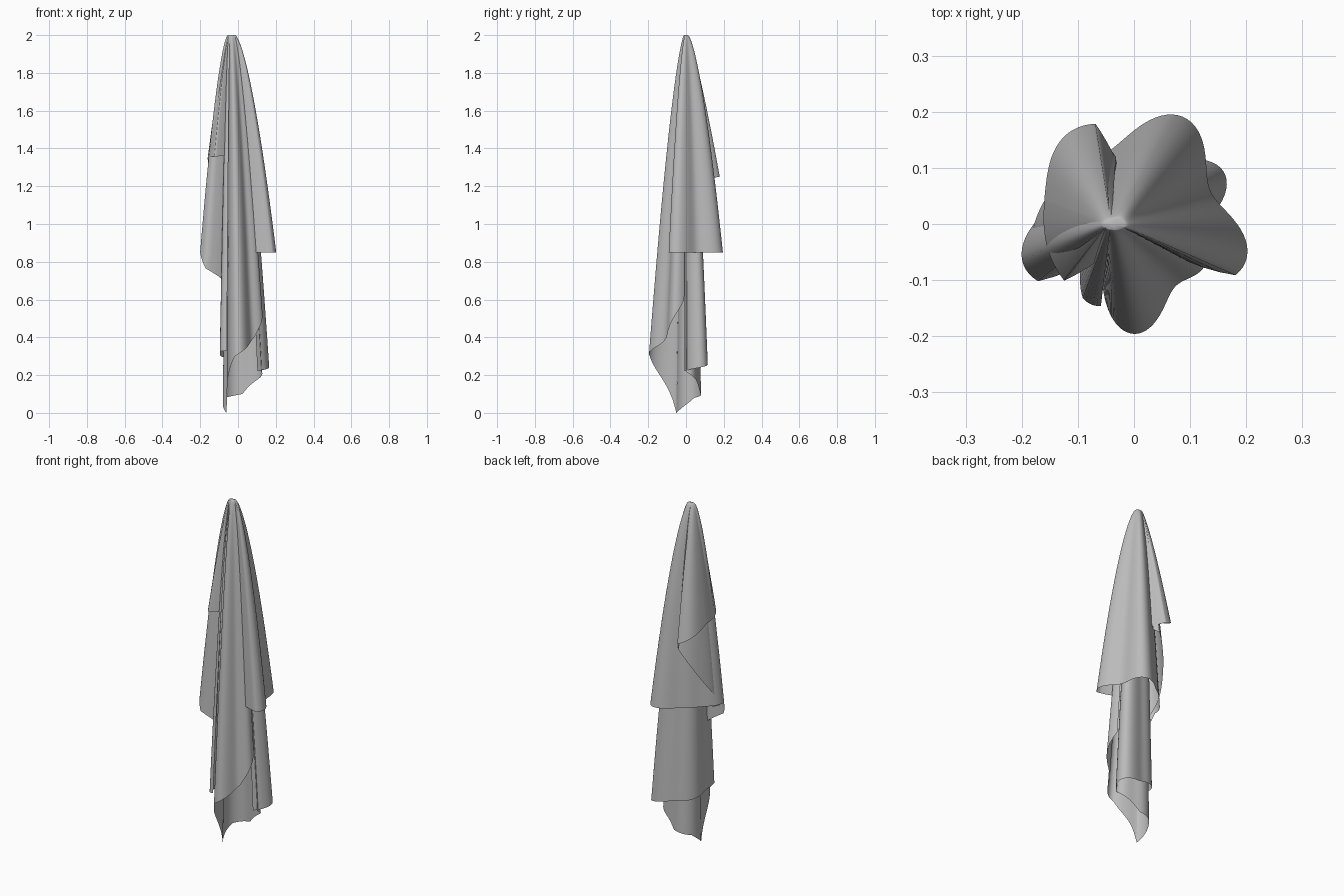
import bpy
from math import sin, cos, radians, exp
from mathutils import Vector

default_cube = bpy.data.objects.get("Cube")
if default_cube:
    bpy.data.objects.remove(default_cube)

GREY = (0.5, 0.5, 0.5, 1)
cloth = bpy.data.materials.new("grey_cloth")
cloth.use_nodes = True
cloth.diffuse_color = GREY
cloth.node_tree.nodes["Principled BSDF"].inputs["Base Color"].default_value = GREY

PEAK = Vector((-0.035, 0, 2))
PEAK_WIDTH = 0.02
PEAK_DEPTH = 0.01
ROWS = 30
COLUMNS = 100
FOLD_WIDTH = 20


def hem_height(heights, along):
    """Height of the hem, blended between evenly spaced stops."""
    position = along * (len(heights) - 1)
    index = min(int(position), len(heights) - 2)
    blend = position - index
    return heights[index] * (1 - blend) + heights[index + 1] * blend


def hem_radius(base, folds, tuck, angle, along):
    """Distance of the hem from the axis: rounded folds, side edges tucked in."""
    radius = base
    for centre, reach in folds.items():
        radius += reach * exp(-((angle - centre) / FOLD_WIDTH) ** 2 / 2)
    edge = max(0, abs(2 * along - 1) - 0.9) / 0.1
    return radius * (1 - tuck * edge)


def drape(name, start, end, base, folds, heights, flare, tuck):
    """Sheet hanging from the peak; angles run from the front through -x."""
    vertices, faces = [], []
    for column in range(COLUMNS + 1):
        along = column / COLUMNS
        angle = start + (end - start) * along
        radius = hem_radius(base, folds, tuck, angle, along)
        outward = Vector((-sin(radians(angle)), -cos(radians(angle)), 0))
        hem = outward * radius
        hem.z = hem_height(heights, along)
        # Blunt rounded top where the cloth is gathered
        top = PEAK + Vector((outward.x * PEAK_WIDTH, outward.y * PEAK_DEPTH, 0))
        vertices.append(PEAK)
        for row in range(ROWS + 1):
            drop = (row / ROWS) ** 2
            point = top.lerp(hem, drop ** flare)
            point.z = PEAK.z + (hem.z - PEAK.z) * drop
            vertices.append(point)

    stride = ROWS + 2
    for column in range(COLUMNS):
        first = column * stride
        faces.append((first, first + 1, first + stride + 1))
        for corner in range(first + 1, first + stride - 1):
            faces.append((corner, corner + 1, corner + stride + 1, corner + stride))

    mesh = bpy.data.meshes.new(name)
    mesh.from_pydata(vertices, [], faces)
    mesh.materials.append(cloth)
    mesh.shade_smooth()
    sheet = bpy.data.objects.new(name, mesh)
    bpy.context.collection.objects.link(sheet)


# Short outer fold over one side and the back
drape("short_fold", start=45, end=165, base=0.16, folds={145: 0.04},
      heights=[1.36, 1.34, 1.24], flare=0.8, tuck=0.4)

# Slanting edge that shows beneath the short fold
drape("slanted_fold", start=60, end=165, base=0.155, folds={75: 0.03},
      heights=[0.8, 1.22], flare=0.7, tuck=0.2)

# Middle layer wrapping both sides and the back
drape("middle_layer", start=46, end=310, base=0.13,
      folds={70: 0.08, 205: 0.08, 288: 0.08},
      heights=[0.68] + [0.85] * 10, flare=0.65, tuck=0.6)

# Long layer at the back
drape("long_layer", start=22, end=275, base=0.095, folds={22: 0.08, 240: 0.09},
      heights=[0.33, 0.3, 0.28, 0.22], flare=0.65, tuck=0.1)

# Wide front panel sloping to the lowest corner
drape("front_panel", start=-85, end=50, base=0.075, folds={-60: 0.07, 0: 0.12},
      heights=[0.6, 0.4, 0.3, 0], flare=0.7, tuck=0)

# Innermost layer rising away from the lowest corner
drape("inner_layer", start=50, end=270, base=0.08, folds={260: 0.05},
      heights=[0, 0.08, 0.1, 0.22], flare=0.7, tuck=0)
